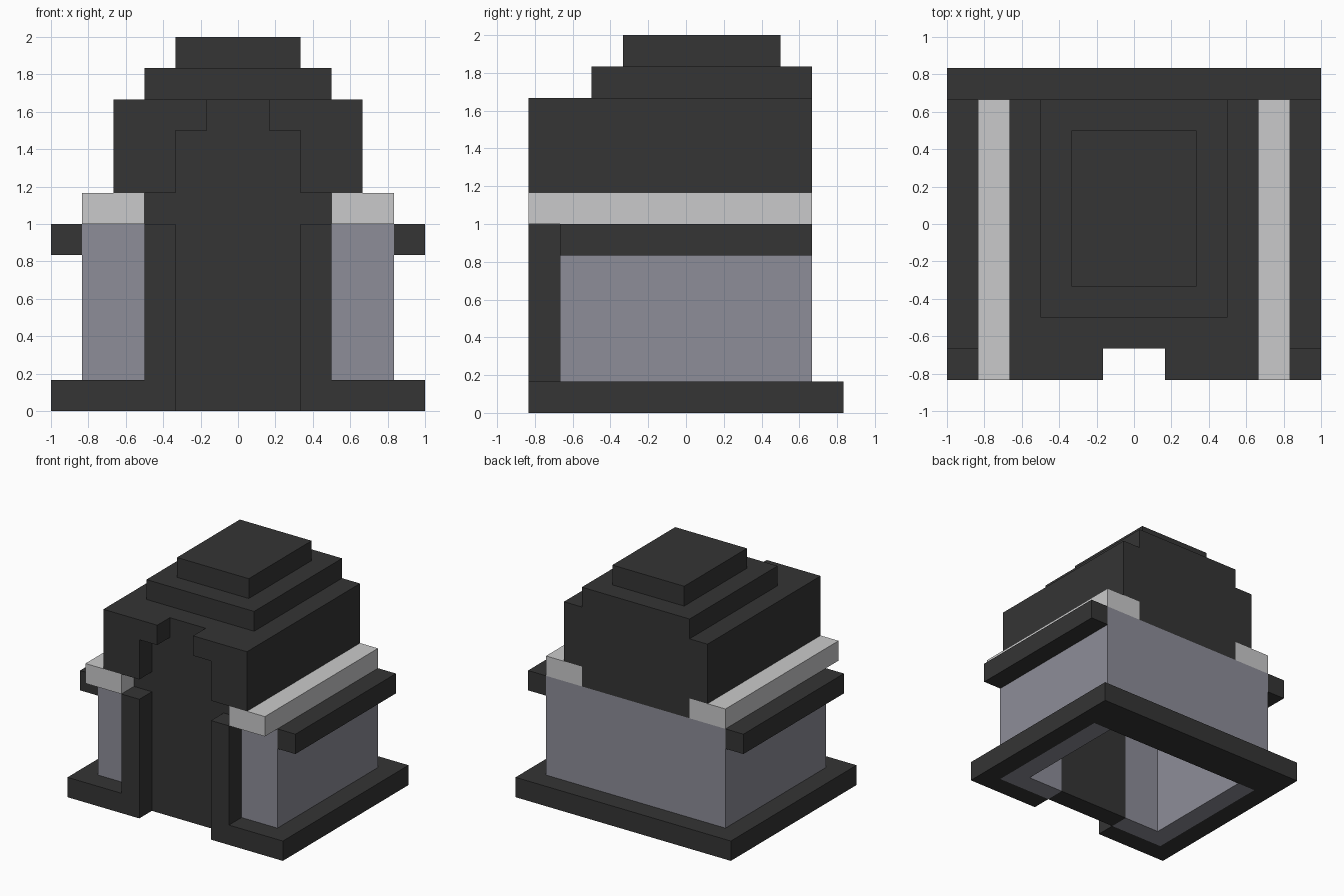
import bpy
import bmesh

if "Cube" in bpy.data.objects:
    bpy.data.objects.remove(bpy.data.objects["Cube"])

U = 1 / 6  # the model sits on a grid of sixths


def material(name, rgb):
    m = bpy.data.materials.new(name)
    m.diffuse_color = (*rgb, 1)
    m.use_nodes = True
    m.node_tree.nodes["Principled BSDF"].inputs["Base Color"].default_value = m.diffuse_color
    return m


DARK = material("dark_stone", (0.035, 0.035, 0.035))
GREY = material("blue_grey_wall", (0.27, 0.27, 0.315))
LIGHT = material("light_trim", (0.59, 0.59, 0.595))


def extrude(name, mat, profile, y0, y1):
    """Extrude an x-z profile (grid units) from y0 to y1."""
    bm = bmesh.new()
    face = bm.faces.new([bm.verts.new((x * U, y0 * U, z * U)) for x, z in profile])
    new = bmesh.ops.extrude_face_region(bm, geom=[face])["geom"]
    verts = [g for g in new if isinstance(g, bmesh.types.BMVert)]
    bmesh.ops.translate(bm, verts=verts, vec=(0, (y1 - y0) * U, 0))
    bmesh.ops.recalc_face_normals(bm, faces=bm.faces)
    mesh = bpy.data.meshes.new(name)
    bm.to_mesh(mesh)
    bm.free()
    mesh.materials.append(mat)
    ob = bpy.data.objects.new(name, mesh)
    bpy.context.collection.objects.link(ob)
    return ob


def box(name, mat, x, y, z):
    (x0, x1), (z0, z1) = x, z
    return extrude(name, mat, [(x0, z0), (x1, z0), (x1, z1), (x0, z1)], *y)


def mirrored(ob):
    """Repeat a right-hand part on the left."""
    ob.modifiers.new("mirror", 'MIRROR').use_axis = (True, False, False)


# Plinth: a ring with an entrance notch, open underneath
box("plinth_back", DARK, (-5, 5), (3, 5), (0, 1))
mirrored(box("plinth_side", DARK, (5, 6), (-5, 5), (0, 1)))
mirrored(box("plinth_front", DARK, (2, 5), (-5, -4), (0, 1)))

# Hollow body walls
mirrored(box("side_wall", GREY, (4, 5), (-4, 4), (0, 6)))
mirrored(box("front_wall", GREY, (2, 4), (-4, -3), (0, 6)))
box("back_wall", GREY, (-4, 4), (3, 4), (1, 6))

# Entrance: recessed panel and door posts
extrude("door_panel", DARK, [(-2, 0), (2, 0), (2, 6), (3, 6), (3, 9),
                             (-3, 9), (-3, 6), (-2, 6)], -4, -3)
mirrored(box("door_post", DARK, (2, 3), (-5, -4), (1, 6)))

# Eaves and side ledges
mirrored(box("eave_trim", LIGHT, (3, 5), (-5, 4), (6, 7)))
mirrored(box("side_ledge", DARK, (5, 6), (-4, 4), (5, 6)))

# Roof shell, back gable and the stepped arch at the front
extrude("roof_shell", DARK, [(3, 7), (4, 7), (4, 10), (-4, 10), (-4, 7),
                             (-3, 7), (-3, 9), (3, 9)], -4, 4)
box("back_gable", DARK, (-3, 3), (3, 4), (6, 9))
mirrored(extrude("front_arch", DARK, [(2, 7), (4, 7), (4, 10), (1, 10),
                                      (1, 9), (2, 9)], -5, -4))

# Stepped roof top
box("roof_step", DARK, (-3, 3), (-3, 4), (10, 11))
box("roof_cap", DARK, (-2, 2), (-2, 3), (11, 12))
